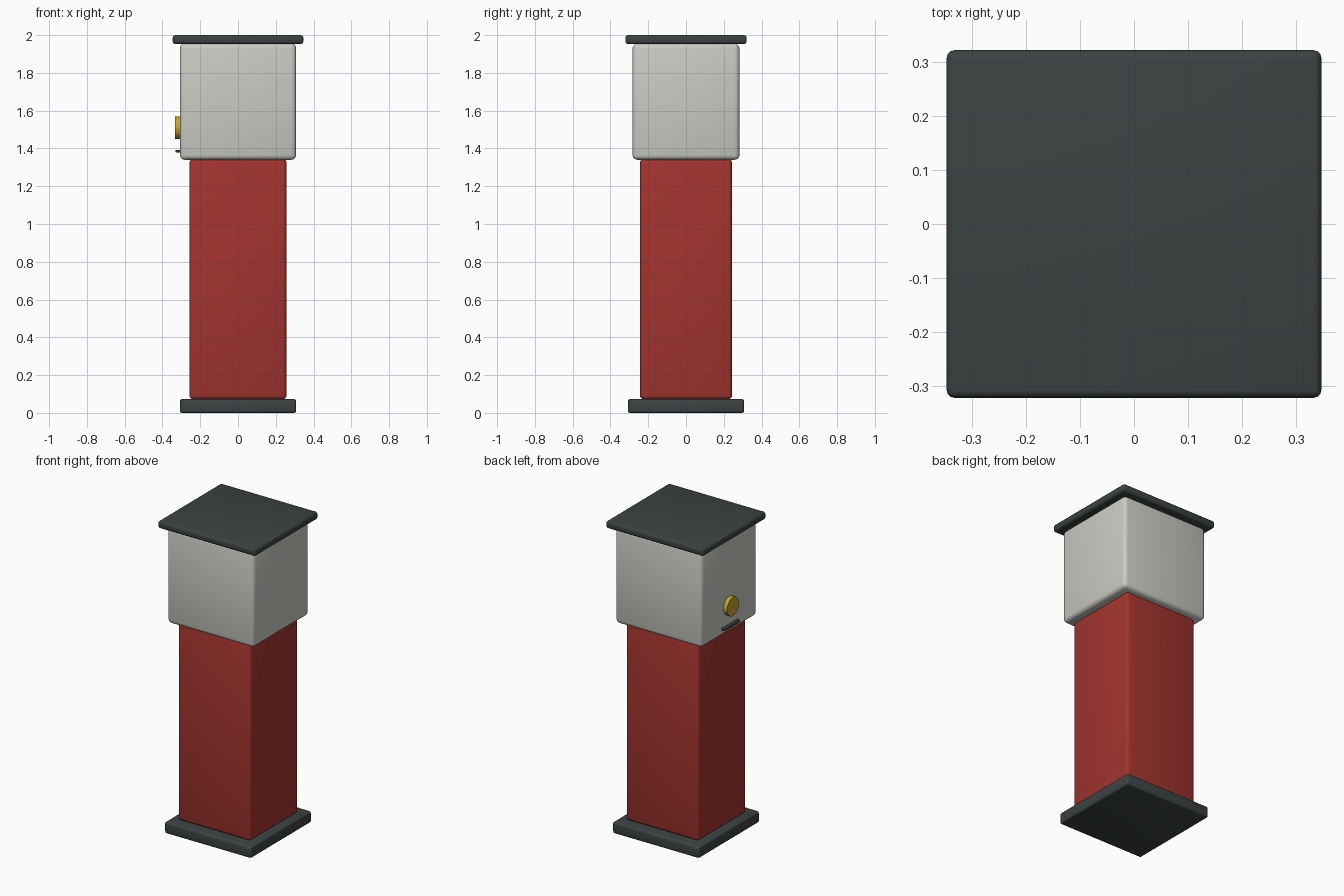
import bpy, math

if "Cube" in bpy.data.objects:
    bpy.data.objects.remove(bpy.data.objects["Cube"])


def material(name, srgb):
    m = bpy.data.materials.new(name)
    lin = [((c / 255 + 0.055) / 1.055) ** 2.4 for c in srgb]
    m.diffuse_color = (*lin, 1)
    m.use_nodes = True
    m.node_tree.nodes["Principled BSDF"].inputs["Base Color"].default_value = m.diffuse_color
    return m


red = material("red", (162, 52, 46))
grey = material("light grey", (202, 203, 196))
dark = material("charcoal", (60, 66, 66))
gold = material("brass", (196, 164, 48))


def finish(obj, name, mat, bevel, segments=3):
    obj.name = name
    obj.data.materials.append(mat)
    bpy.ops.object.transform_apply(location=False, rotation=True, scale=True)
    if bevel:
        mod = obj.modifiers.new("rounded_edges", "BEVEL")
        mod.width, mod.segments = bevel, segments
        bpy.ops.object.modifier_apply(modifier=mod.name)
    bpy.ops.object.shade_smooth_by_angle(angle=math.radians(35))
    return obj


def box(name, mat, center, size, bevel):
    bpy.ops.mesh.primitive_cube_add(size=1, location=center)
    obj = bpy.context.object
    obj.scale = size
    return finish(obj, name, mat, bevel)


def slab(name, mat, wx, wy, z0, z1, bevel):
    return box(name, mat, (0, 0, (z0 + z1) / 2), (wx, wy, z1 - z0), bevel)


# Stacked pillar
slab("base_plate", dark, 0.615, 0.615, 0, 0.073, 0.012)
slab("pillar_body", red, 0.514, 0.488, 0.072, 1.345, 0.02)
slab("head_box", grey, 0.616, 0.566, 1.34, 1.955, 0.025)
slab("roof_plate", dark, 0.692, 0.642, 1.953, 2.0, 0.014)

# Round knob and slot on the left side
bpy.ops.mesh.primitive_cylinder_add(vertices=24, radius=0.06, depth=0.04,
                                    location=(-0.314, 0, 1.51),
                                    rotation=(0, math.pi / 2, 0))
finish(bpy.context.object, "round_knob", gold, 0)
box("slot_plate", dark, (-0.315, 0, 1.386), (0.03, 0.16, 0.014), 0.003)
